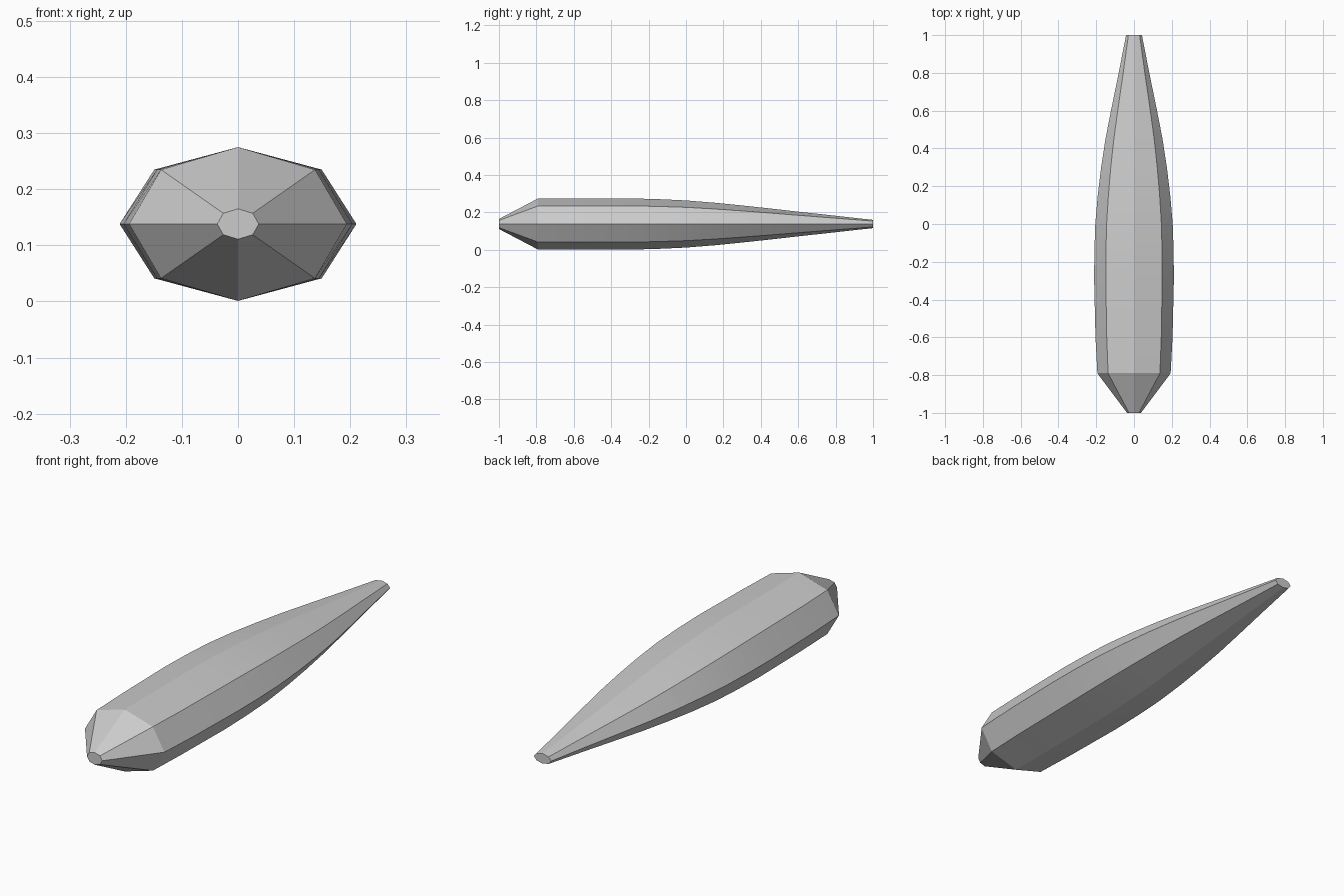
import bpy, bmesh, math
from mathutils import Vector

if "Cube" in bpy.data.objects:
    bpy.data.objects.remove(bpy.data.objects["Cube"])

ZC = 0.138
# stations along the hull: y, half width, half height
STATIONS = [(-1, 0.037, 0.027), (-0.79, 0.194, 0.137), (-0.6, 0.204, 0.137),
            (-0.3, 0.211, 0.137), (-0.15, 0.210, 0.133), (0, 0.205, 0.126),
            (0.15, 0.192, 0.114), (0.3, 0.174, 0.099), (0.45, 0.151, 0.083),
            (0.6, 0.122, 0.066), (0.8, 0.081, 0.044), (1, 0.042, 0.022)]


def add_object(name, bm):
    mesh = bpy.data.meshes.new(name)
    bmesh.ops.recalc_face_normals(bm, faces=bm.faces)
    bm.to_mesh(mesh)
    bm.free()
    ob = bpy.data.objects.new(name, mesh)
    bpy.context.collection.objects.link(ob)
    return ob


# Eight-sided tapered hull
bm = bmesh.new()
rings = []
for y, w, h in STATIONS:
    rings.append([bm.verts.new((w * math.cos(k * math.pi / 4), y,
                                ZC + h * math.sin(k * math.pi / 4))) for k in range(8)])
for a, b in zip(rings, rings[1:]):
    for k in range(8):
        bm.faces.new((a[k], a[(k + 1) % 8], b[(k + 1) % 8], b[k]))
bm.faces.new(rings[0])
bm.faces.new(rings[-1])
hull = add_object("hull", bm)


def groove(name, start, end, radius):
    # round cutter lying just in the surface, from start to end
    a, b = Vector(start), Vector(end)
    c = bmesh.new()
    bmesh.ops.create_cone(c, cap_ends=True, segments=24, radius1=radius,
                          radius2=radius, depth=(b - a).length)
    rot = (b - a).to_track_quat('Z', 'Y')
    for v in c.verts:
        v.co = rot @ v.co + (a + b) / 2
    cutter = add_object(name, c)
    cutter.hide_render = True
    cutter.hide_set(True)
    m = hull.modifiers.new(name, 'BOOLEAN')
    m.operation = 'DIFFERENCE'
    m.solver = 'EXACT'
    m.object = cutter


# Two shallow grooves on the upper rear faces
groove("right_groove_cutter", (0.073, 0.0, 0.267), (0.063, 0.38, 0.225), 0.016)
groove("left_groove_cutter", (-0.170, 0.16, 0.222), (-0.138, 0.36, 0.190), 0.016)

# Soft along the length, crisp along the ridges
bpy.context.view_layer.objects.active = hull
hull.select_set(True)
bpy.ops.object.shade_smooth_by_angle(angle=math.radians(20))
